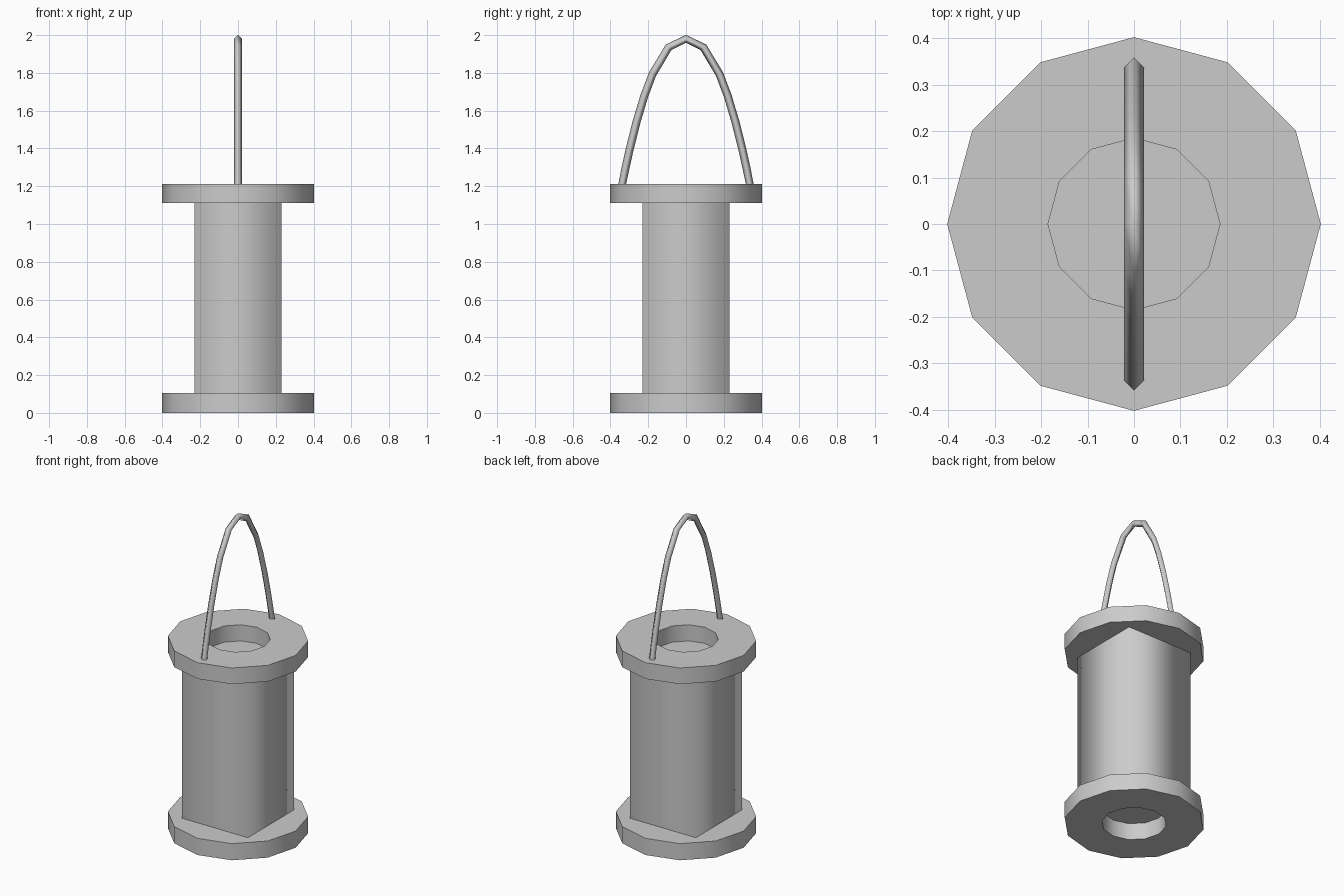
import bpy, bmesh, math
from mathutils import Vector

if "Cube" in bpy.data.objects:
    bpy.data.objects.remove(bpy.data.objects["Cube"])


def finish(name, bm):
    """Turn a bmesh into a named object with smooth sides."""
    bmesh.ops.recalc_face_normals(bm, faces=bm.faces)
    for f in bm.faces:
        f.smooth = True
    for e in bm.edges:
        # keep horizontal rims and caps crisp
        if name != "handle" and abs(e.verts[0].co.z - e.verts[1].co.z) < 1e-5:
            e.smooth = False
        elif name == "handle" and any(len(f.verts) == 4 and f.material_index for f in e.link_faces):
            e.smooth = False
    me = bpy.data.meshes.new(name)
    bm.to_mesh(me)
    bm.free()
    ob = bpy.data.objects.new(name, me)
    bpy.context.collection.objects.link(ob)
    return ob


def ring_plate(name, z0, z1, outer=0.402, inner=0.185, sides=12):
    """Twelve-sided plate with a twelve-sided hole."""
    bm = bmesh.new()
    loops = []
    for r, z in ((outer, z0), (outer, z1), (inner, z1), (inner, z0)):
        loops.append([bm.verts.new((r * math.cos(i * math.tau / sides),
                                    r * math.sin(i * math.tau / sides), z))
                      for i in range(sides)])
    for k in range(4):
        a, b = loops[k], loops[(k + 1) % 4]
        for i in range(sides):
            j = (i + 1) % sides
            bm.faces.new((a[i], a[j], b[j], b[i]))
    return finish(name, bm)


# Base and top plates
ring_plate("base_plate", 0.0, 0.105)
ring_plate("top_plate", 1.11, 1.212)

# Square body, its ends close the plate holes
bm = bmesh.new()
bmesh.ops.create_cube(bm, size=1)
for v in bm.verts:
    v.co = (v.co.x * 0.46, v.co.y * 0.46, 0.105 + (v.co.z + 0.5) * 1.005)
finish("body", bm)

# Arched handle: diamond section swept along the arch
half = [0.338, 0.322, 0.299, 0.263, 0.221, 0.178, 0.092]
ys = [-y for y in half] + [0.0] + half[::-1]
path = [Vector((0, y, 1.98 - 0.77 * (abs(y) / 0.338) ** 2.2)) for y in ys]
bm = bmesh.new()
sections = []
for i, p in enumerate(path):
    t = (path[min(i + 1, len(path) - 1)] - path[max(i - 1, 0)]).normalized()
    n = Vector((0, -t.z, t.y))
    x = Vector((1, 0, 0))
    sections.append([bm.verts.new(p + d * 0.021) for d in (x, n, -x, -n)])
for a, b in zip(sections, sections[1:]):
    for i in range(4):
        j = (i + 1) % 4
        bm.faces.new((a[i], a[j], b[j], b[i]))
for s in (sections[0], sections[-1]):
    bm.faces.new(s).material_index = 1
    for v in s:
        v.co.z = 1.208
finish("handle", bm)
